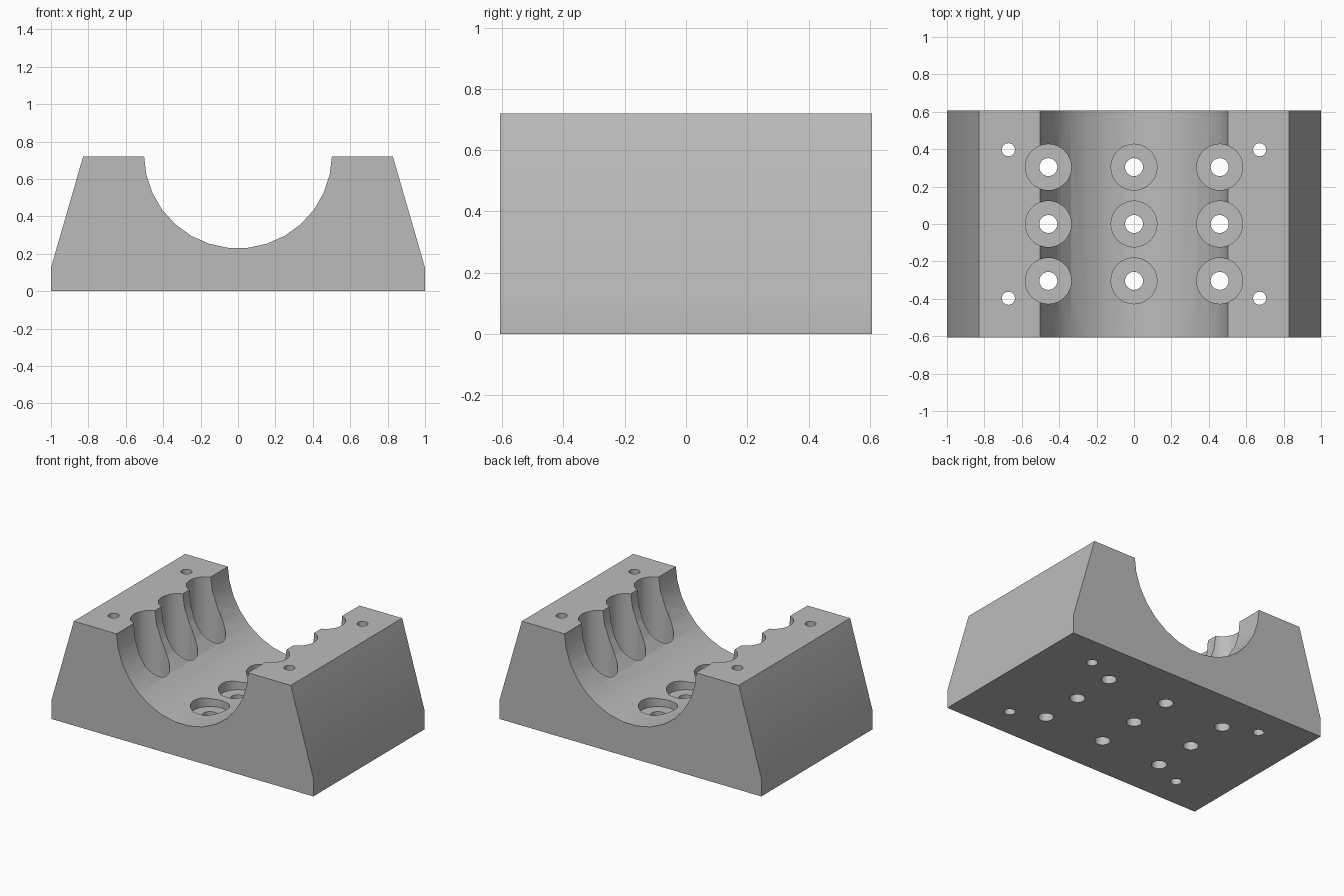
import bpy, bmesh, math

if "Cube" in bpy.data.objects:
    bpy.data.objects.remove(bpy.data.objects["Cube"], do_unlink=True)

HALF_DEPTH, TOP = 0.607, 0.72
GROOVE_R, GROOVE_Z, STEP = 0.502, 0.731, 12

grey = bpy.data.materials.new("plain_grey")
grey.use_nodes = True
colour = (0.5, 0.5, 0.5, 1)
grey.diffuse_color = colour
grey.node_tree.nodes["Principled BSDF"].inputs["Base Color"].default_value = colour


def add_object(name, bm):
    bmesh.ops.recalc_face_normals(bm, faces=bm.faces)
    mesh = bpy.data.meshes.new(name)
    bm.to_mesh(mesh)
    bm.free()
    mesh.materials.append(grey)
    obj = bpy.data.objects.new(name, mesh)
    bpy.context.collection.objects.link(obj)
    return obj


def add_bore(bm, x, y, profile, sides=32):
    """Closed stepped cylinder through (radius, height) rings."""
    rings = []
    for r, z in profile:
        angles = [2 * math.pi * i / sides for i in range(sides)]
        rings.append([bm.verts.new((x + r * math.cos(a), y + r * math.sin(a), z))
                      for a in angles])
    for low, high in zip(rings, rings[1:]):
        for i in range(sides):
            j = (i + 1) % sides
            bm.faces.new((low[i], low[j], high[j], high[i]))
    bm.faces.new(rings[0])
    bm.faces.new(rings[-1])


# Cradle block: sloped sides with a round groove, extruded front to back
right_half = [(1, 0), (1, 0.125), (0.828, TOP), (GROOVE_R, TOP)]
for deg in range(90 - STEP, 0, -STEP):
    a = math.radians(deg)
    right_half.append((GROOVE_R * math.sin(a), GROOVE_Z - GROOVE_R * math.cos(a)))
outline = right_half + [(-x, z) for x, z in reversed(right_half)]

bm = bmesh.new()
face = bm.faces.new([bm.verts.new((x, -HALF_DEPTH, z)) for x, z in outline])
extruded = bmesh.ops.extrude_face_region(bm, geom=[face])["geom"]
bmesh.ops.translate(bm, vec=(0, 2 * HALF_DEPTH, 0),
                    verts=[v for v in extruded if isinstance(v, bmesh.types.BMVert)])
block = add_object("cradle_block", bm)

# Counterbored screw holes in a grid, and plain pin holes near the corners
bm = bmesh.new()
for x in (-0.458, 0, 0.458):
    for y in (-0.304, 0, 0.304):
        add_bore(bm, x, y, [(0.048, -0.1), (0.048, 0.18), (0.123, 0.18), (0.123, 1)])
for x in (-0.672, 0.672):
    for y in (-0.397, 0.397):
        add_bore(bm, x, y, [(0.035, -0.1), (0.035, 1)])
cutter = add_object("hole_cutter", bm)
cutter.hide_render = True

cut = block.modifiers.new("holes", "BOOLEAN")
cut.operation = "DIFFERENCE"
cut.solver = "EXACT"
cut.object = cutter

bpy.ops.object.select_all(action="DESELECT")
block.select_set(True)
bpy.context.view_layer.objects.active = block
bpy.ops.object.modifier_apply(modifier=cut.name)
bpy.data.objects.remove(cutter, do_unlink=True)
bpy.ops.object.shade_smooth_by_angle(angle=math.radians(30))
